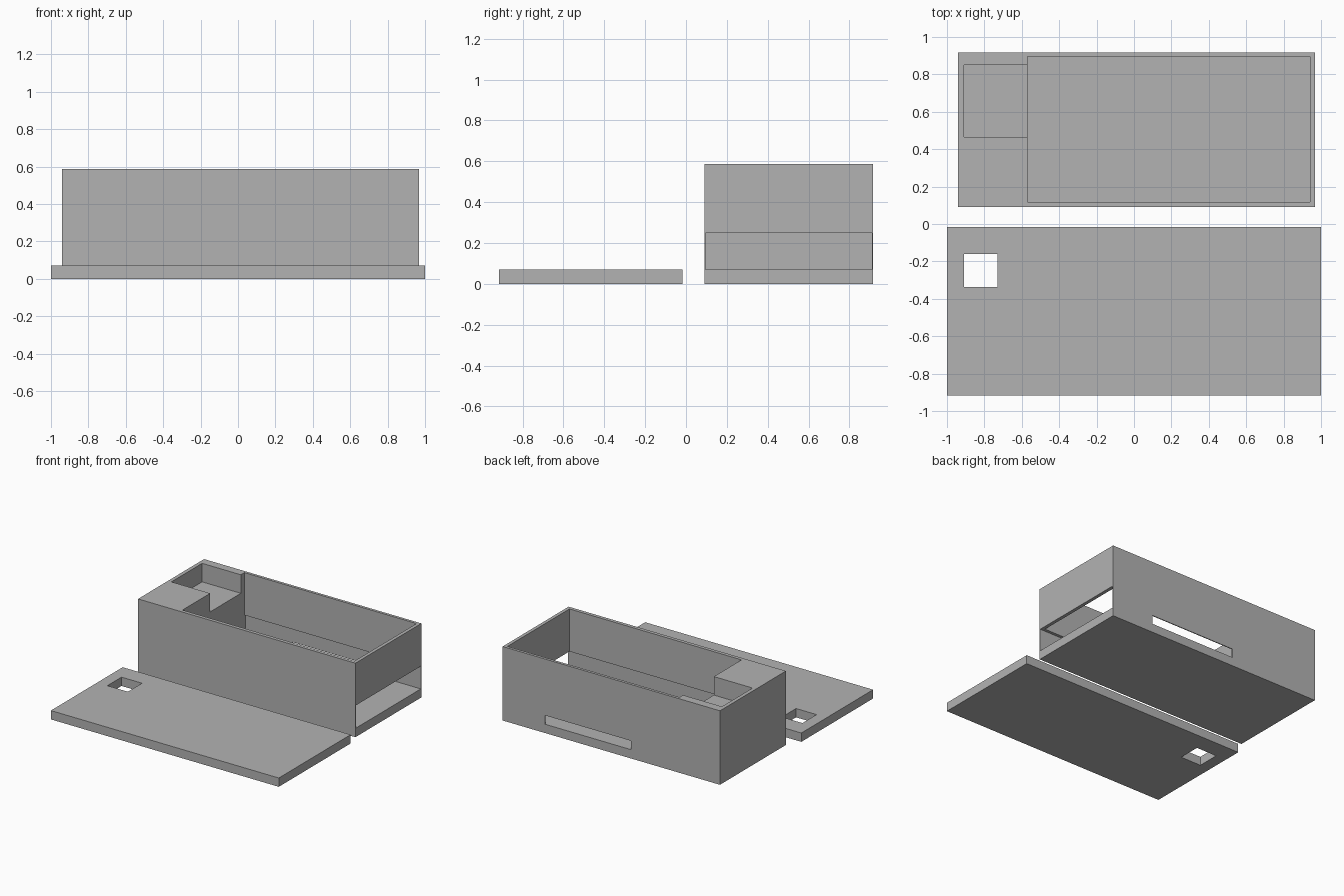
import bpy
import bmesh
from mathutils import Vector

cube = bpy.data.objects.get("Cube")
if cube:
    bpy.data.objects.remove(cube, do_unlink=True)

grey = bpy.data.materials.new("plain_grey")
grey.use_nodes = True
grey.diffuse_color = (0.45, 0.45, 0.45, 1)
grey.node_tree.nodes["Principled BSDF"].inputs["Base Color"].default_value = grey.diffuse_color


def block(name, low, high):
    """Box between two opposite corners."""
    low, high = Vector(low), Vector(high)
    bm = bmesh.new()
    bmesh.ops.create_cube(bm, size=1)
    for v in bm.verts:
        v.co = (low + high) / 2 + v.co * (high - low)
    mesh = bpy.data.meshes.new(name)
    bm.to_mesh(mesh)
    bm.free()
    mesh.materials.append(grey)
    obj = bpy.data.objects.new(name, mesh)
    bpy.context.collection.objects.link(obj)
    return obj


def carve(obj, low, high):
    """Cut a box-shaped space out of a part."""
    cutter = block("cutter", low, high)
    cutter.hide_render = True
    mod = obj.modifiers.new("cut", 'BOOLEAN')
    mod.operation = 'DIFFERENCE'
    mod.solver = 'EXACT'
    mod.object = cutter
    graph = bpy.context.evaluated_depsgraph_get()
    mesh = bpy.data.meshes.new_from_object(obj.evaluated_get(graph))
    obj.modifiers.clear()
    obj.data = mesh
    bpy.data.objects.remove(cutter, do_unlink=True)


FLOOR = 0.07      # thickness of the lid and the case floor
TOP = 0.587       # case height
STEP = -0.57      # end of the solid block inside the case

# Flat lid with a square hole
lid = block("lid", (-1, -0.917, 0), (1, -0.017, FLOOR))
carve(lid, (-0.91, -0.337, -0.1), (-0.73, -0.16, 0.2))

# Open case
case = block("case", (-0.94, 0.09, 0), (0.967, 0.917, TOP))
# Main cavity
carve(case, (STEP, 0.118, FLOOR), (0.94, 0.895, 0.8))
# Shallow pocket in the solid end, open to the cavity
carve(case, (-0.91, 0.465, 0.44), (STEP + 0.05, 0.85, 0.8))
# Wide groove along the floor, leaving through the end wall
carve(case, (STEP, 0.095, FLOOR), (1.1, 0.91, 0.25))
# Narrow slot through the back wall
carve(case, (-0.16, 0.85, FLOOR), (0.595, 1.1, 0.14))
